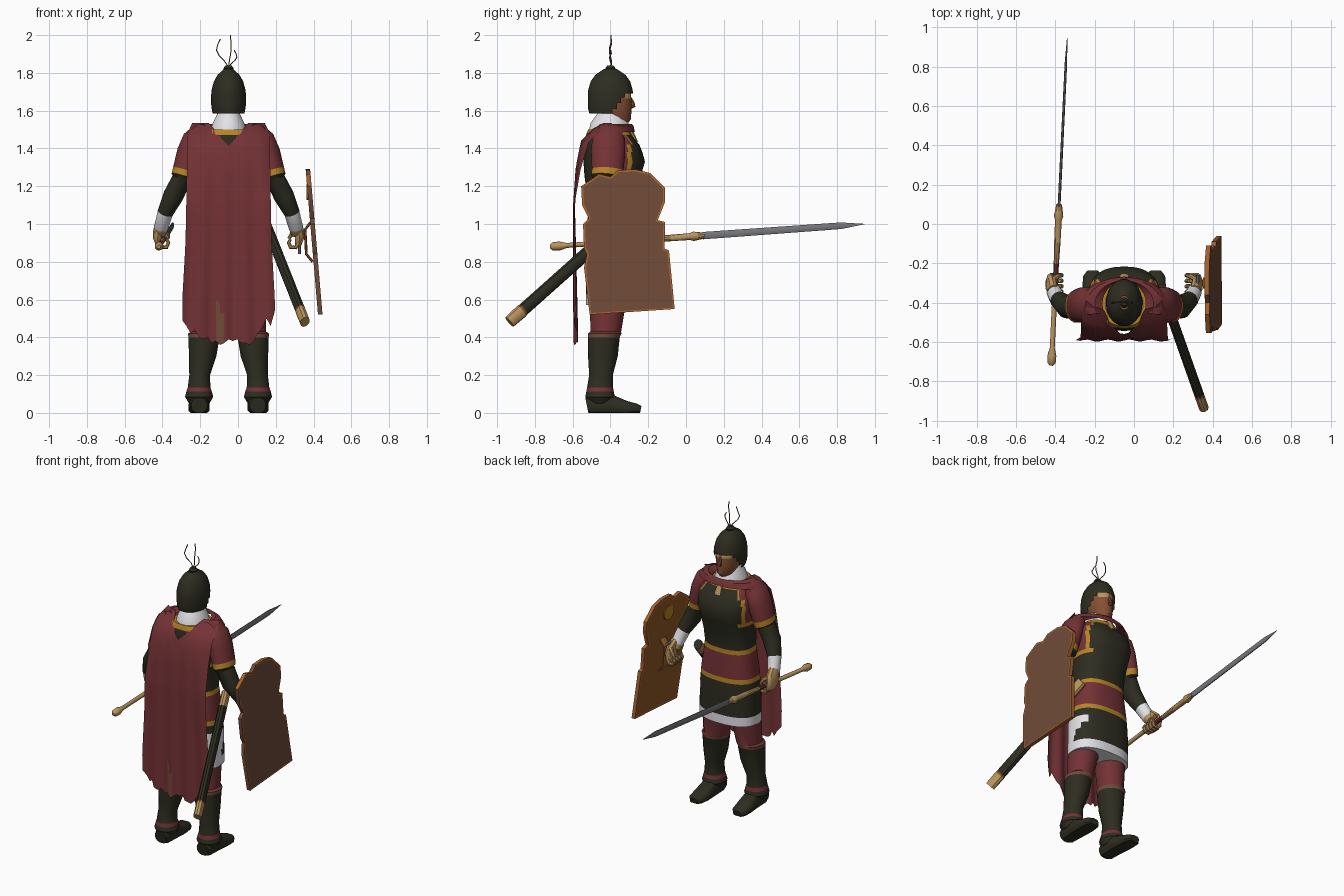
import bpy, bmesh, math
from mathutils import Vector

cube = bpy.data.objects.get("Cube")
if cube:
    bpy.data.objects.remove(cube, do_unlink=True)

CX = -0.05  # body centre line
SIDES = (("right", -1), ("left", 1))
UP, FORWARD = Vector((0, 0, 1)), Vector((0, 1, 0))


def make_material(name, rgb):
    lin = [((c / 255 + 0.055) / 1.055) ** 2.4 for c in rgb] + [1]
    m = bpy.data.materials.new(name)
    m.use_nodes = True
    m.diffuse_color = lin
    m.node_tree.nodes["Principled BSDF"].inputs["Base Color"].default_value = lin
    m.roughness = 0.8
    return m


MATS = {name: make_material(name, rgb) for name, rgb in {
    "dark_olive": (45, 45, 33), "crimson": (116, 50, 53), "white": (235, 235, 240),
    "gold": (184, 132, 36), "skin": (134, 80, 52), "tan": (186, 148, 94),
    "steel": (118, 118, 124), "shield_brown": (112, 75, 56),
    "rim_orange": (164, 98, 46), "saddle_brown": (142, 86, 36)}.items()}


def finish(name, bm, tags, angle=35):
    """Turn a bmesh into an object; tags maps each face to a material name."""
    used = sorted(set(tags.values()))
    for f, tag in tags.items():
        f.material_index = used.index(tag)
    bmesh.ops.recalc_face_normals(bm, faces=bm.faces)
    mesh = bpy.data.meshes.new(name)
    bm.to_mesh(mesh)
    bm.free()
    for tag in used:
        mesh.materials.append(MATS[tag])
    ob = bpy.data.objects.new(name, mesh)
    bpy.context.collection.objects.link(ob)
    bpy.ops.object.select_all(action="DESELECT")
    ob.select_set(True)
    bpy.context.view_layer.objects.active = ob
    bpy.ops.object.shade_smooth_by_angle(angle=math.radians(angle))


def loft(name, rings, bands, n=16, ref=FORWARD, flat=False, caps=True, rule=None, power=1):
    """Skin elliptical rings (x, y, z, ra, rb); bands colour each segment, power < 1 squares them."""
    bm, tags, loops = bmesh.new(), {}, []
    pts = [Vector(r[:3]) for r in rings]
    for i, r in enumerate(rings):
        t = UP if flat else (pts[min(i + 1, len(pts) - 1)] - pts[max(i - 1, 0)]).normalized()
        a = t.cross(ref).normalized()
        b = a.cross(t)
        loop = []
        for k in range(n):
            w = math.tau * (k + 0.5) / n
            c, s = (math.copysign(abs(q) ** power, q) for q in (math.cos(w), math.sin(w)))
            p = pts[i] + a * r[3] * c + b * r[4] * s
            p.z = max(p.z, 0)
            loop.append(bm.verts.new(p))
        loops.append(loop)
    if isinstance(bands, str):
        bands = [bands] * (len(rings) - 1)
    for i, tag in enumerate(bands):
        for k in range(n):
            j = (k + 1) % n
            f = bm.faces.new((loops[i][k], loops[i][j], loops[i + 1][j], loops[i + 1][k]))
            new = rule(f.calc_center_median(), tag) if rule else tag
            if new == "cut":
                bm.faces.remove(f)
            else:
                tags[f] = new
    if caps:
        tags[bm.faces.new(loops[0])] = bands[0]
        tags[bm.faces.new(loops[-1])] = bands[-1]
    finish(name, bm, tags)


def upright(name, rows, bands, **kw):
    """Horizontal rings on the centre line from (y, z, rx, ry) rows."""
    loft(name, [(CX, *r) for r in rows], bands, flat=True, **kw)


def lerp(table, z):
    for (z0, v0), (z1, v1) in zip(table, table[1:]):
        if z >= z1:
            return v0 + (v1 - v0) * min(1, max(0, (z0 - z) / (z0 - z1)))
    return table[-1][1]


# Torso, tunic and skirt: gold-edged side panels, slanted white slit on the left hip
def torso_rule(c, tag):
    if tag == "dark_olive":
        if c.z < .8 and c.x - CX > .12 and -.5 < c.y < -.4 + (c.z - .65) * .75:
            return "white"
        if 1.235 < c.z < 1.45 and -.46 < c.y < -.285 and abs(c.x - CX) > .12:
            return "gold" if c.z < 1.26 or c.y > -.308 else "crimson"
    return tag


upright("torso", [
    (-.4, .57, .2, .13), (-.4, .63, .2, .13), (-.4, .67, .199, .13), (-.4, .71, .198, .13),
    (-.4, .75, .197, .13), (-.4, .8, .195, .13), (-.4, .85, .19, .128), (-.4, .88, .188, .127),
    (-.4, 1.04, .165, .12), (-.4, 1.068, .16, .118), (-.395, 1.15, .163, .128), (-.39, 1.235, .172, .145),
    (-.388, 1.26, .176, .15), (-.38, 1.33, .185, .163), (-.385, 1.38, .187, .154), (-.39, 1.42, .185, .143),
    (-.41, 1.47, .15, .12), (-.41, 1.5, .11, .108)],
    ["white"] + ["dark_olive"] * 5 + ["gold", "crimson", "gold"] + ["dark_olive"] * 7 + ["gold"],
    n=72, rule=torso_rule, power=.82)

# Collar and head
upright("collar", [(-.405, 1.5, .097, .11), (-.405, 1.535, .085, .102), (-.4, 1.585, .06, .07)], "white")
upright("head", [(-.36, 1.53, .035, .05), (-.37, 1.555, .055, .08), (-.38, 1.62, .068, .092),
                 (-.387, 1.665, .073, .098), (-.39, 1.69, .074, .1), (-.395, 1.75, .06, .08)], "skin", n=24,
        rule=lambda c, tag: "tan" if c.z > 1.665 and c.y > -.33 and abs(c.x - CX) > .015 else tag)
loft("nose", [(CX, -.3, 1.675, .008, .008), (CX, -.285, 1.64, .012, .014), (CX, -.278, 1.625, .014, .012),
              (CX, -.295, 1.615, .01, .008)], "skin", n=8)


# Helmet with an open face, knob and plume
def face_opening(c, tag):
    return "cut" if c.z < 1.7 and c.y > -.385 + (c.z - 1.6) * .75 else tag


upright("helmet", [(-.4, 1.585, .084, .112), (-.4, 1.61, .09, .119), (-.4, 1.64, .093, .12),
                   (-.4, 1.67, .093, .12), (-.4, 1.69, .092, .12), (-.4, 1.71, .09, .118),
                   (-.4, 1.755, .078, .105), (-.4, 1.79, .058, .08), (-.4, 1.82, .025, .035)],
        "dark_olive", n=32, rule=face_opening, caps=False)
upright("helmet_knob", [(-.4, 1.81, .022, .022), (-.4, 1.825, .027, .027), (-.4, 1.84, .016, .016)], "dark_olive")
for i, (dx, top) in enumerate(((-.055, 1.98), (.012, 2.0), (.038, 1.92))):
    h = top - 1.83
    path = [(CX + dx * (.4 + .6 * math.sin(3 * t)) * min(1, 2 * t) + dx * .3 * t,
             -.4 + .006 * math.sin(9 * t), 1.83 + h * t) for t in (0, .2, .4, .6, .8, 1)]
    loft(f"plume_strand_{i + 1}", [(*p, .003, .003) for p in path], "shield_brown", n=6)

# Shoulder mantle and clasp
upright("mantle", [(-.405, 1.51, .11, .115), (-.41, 1.53, .15, .122), (-.41, 1.52, .19, .132),
                   (-.41, 1.487, .22, .14), (-.41, 1.44, .23, .143)], "crimson", n=40, caps=False,
        rule=lambda c, tag: "cut" if c.y < -.455 or (c.y < -.44 and abs(c.x - CX) < .1)
        or (c.y > -.33 and c.z < 1.48) else tag)
loft("clasp", [(CX, -.295, 1.5, .02, .012), (CX, -.262, 1.43, .02, .01)], "tan", n=8)

# Cape: a folded sheet with a neck notch and a torn hem
DEPTH = ((1.54, -.43), (1.5, -.5), (1.44, -.555), (1.3, -.582), (1.1, -.593), (.9, -.59), (.35, -.583))
HALF = ((1.54, .19), (1.48, .218), (1.2, .222), (.9, .228), (.6, .245), (.35, .245))
HEM = (.49, .46, .42, .44, .4, .39, .4, .37, .38, .36, .37, .39, .38, .39, .37, .37, .36, .38, .42, .45, .5, .46, .54)
bm, tags, grid = bmesh.new(), {}, []
cols, rows = len(HEM), 20
for i in range(cols):
    u = 2 * i / (cols - 1) - 1
    top = min(1.535, 1.42 + abs(u) * .22)
    column = []
    for j in range(rows + 1):
        z = top + (HEM[i] - top) * j / rows
        fold = .012 * math.sin(u * 13) * min(1, max(0, 1.5 - z))
        y = lerp(DEPTH, z) + fold + .05 * u ** 4 * max(0, min(1, (z - 1.1) * 2.5))
        column.append(bm.verts.new((CX + u * lerp(HALF, z), y, z)))
    grid.append(column)
for i in range(cols - 1):
    for j in range(rows):
        f = bm.faces.new((grid[i][j], grid[i + 1][j], grid[i + 1][j + 1], grid[i][j + 1]))
        c = f.calc_center_median()
        tags[f] = "shield_brown" if c.z < .6 and -.115 < c.x < -.07 - (c.z - .4) * .1 else "crimson"
finish("cape", bm, tags, 60)

# Arms, hands and legs, mirrored about the centre line
for side, s in SIDES:
    def mirrored(rings):
        return [(CX + s * r[0], *r[1:]) for r in rings]

    loft(side + "_arm", mirrored([
        (.15, -.41, 1.5, .04, .055), (.182, -.41, 1.45, .062, .088), (.208, -.412, 1.38, .066, .092),
        (.235, -.415, 1.285, .062, .085), (.243, -.42, 1.25, .062, .084), (.25, -.42, 1.235, .052, .065),
        (.292, -.42, 1.15, .055, .06), (.335, -.385, 1.06, .042, .045), (.357, -.345, .98, .038, .04),
        (.36, -.32, .95, .03, .03)]),
        ["crimson"] * 3 + ["gold"] + ["dark_olive"] * 3 + ["white", "tan"])
    loft(side + "_palm", mirrored([
        (.362, -.34, 1.0, .03, .035), (.37, -.315, .965, .03, .05),
        (.376, -.305, .925, .024, .056), (.368, -.3, .885, .016, .05)]), "tan", n=10)
    for k in range(4):
        y = -.345 + k * .028
        loft(f"{side}_finger_{k + 1}", mirrored([
            (.372, y, .9, .012, .013), (.355, y, .876, .012, .013), (.328, y, .878, .012, .013),
            (.318, y, .902, .011, .012), (.328, y, .92, .008, .008)]), "tan", n=8)
    loft(side + "_thumb", mirrored([(.365, -.285, .97, .014, .014), (.338, -.265, .95, .013, .013),
                                    (.318, -.262, .922, .009, .009)]), "tan", n=8)
    loft(side + "_leg", mirrored([
        (.155, -.455, .05, .055, .06), (.156, -.455, .085, .076, .08), (.156, -.455, .112, .069, .074),
        (.156, -.455, .135, .061, .07), (.153, -.45, .2, .056, .064), (.137, -.44, .3, .074, .08),
        (.13, -.435, .4, .084, .086), (.128, -.43, .42, .088, .09), (.12, -.425, .43, .08, .083),
        (.1, -.41, .62, .096, .1)]),
        ["dark_olive"] * 2 + ["crimson"] + ["dark_olive"] * 3 + ["shield_brown"] + ["crimson"] * 2, flat=True)
    loft(side + "_boot", mirrored([
        (.155, -.525, .04, .042, .042), (.155, -.5, .045, .05, .055), (.155, -.4, .045, .055, .055),
        (.157, -.32, .025, .057, .04), (.16, -.265, .02, .05, .03), (.16, -.24, .015, .03, .022)]),
        "dark_olive", n=12, ref=UP, power=.8)


# Sword: long grip and diamond blade along one line
def on_sword(y, ra, rb):
    return (-.42 + (y + .72) * .048, y, .88 + (y + .72) * .072, ra, rb)


loft("sword_grip", [on_sword(y, r, r) for y, r in (
    (-.72, .01), (-.705, .022), (-.67, .024), (-.63, .013), (-.26, .014), (-.2, .014),
    (-.1, .017), (.02, .018), (.04, .025), (.07, .02), (.1, .015))],
    ["tan"] * 4 + ["crimson"] + ["tan"] * 5, n=10, ref=UP)
loft("sword_blade", [on_sword(.09, .008, .021), on_sword(.82, .007, .019), on_sword(.945, .001, .001)],
     "steel", n=8, ref=UP)

# Scabbard at the left hip, with a dark mouth
loft("scabbard", [(.125 + .152 * t, -.285 - .43 * t, 1.06 - .383 * t, ra, rb) for t, ra, rb in (
    (.09, .017, .022), (.092, .026, .032), (.12, .026, .034), (.26, .026, .034), (1.34, .026, .034),
    (1.36, .026, .037), (1.51, .026, .034))],
    ["dark_olive", "tan", "tan", "dark_olive", "skin", "tan"], n=10, ref=UP)

# Shield: notched plate with an orange rim on both faces
OUTLINE = ((-.46, 1.265), (-.4, 1.25), (-.36, 1.285), (-.27, 1.29), (-.19, 1.27), (-.11, 1.19), (-.11, 1.12), (-.15, 1.02),
           (-.11, 1.01), (-.115, .87), (-.09, .86), (-.06, .55), (-.51, .52), (-.54, .77),
           (-.525, .84), (-.54, .87), (-.545, 1.0), (-.515, 1.03), (-.55, 1.1), (-.555, 1.2))


def shield_x(z):
    return .358 + (1.29 - z) * .085


bm = bmesh.new()
inner = bm.faces.new([bm.verts.new((0, y, z)) for y, z in OUTLINE])
outer = bmesh.ops.extrude_face_region(bm, geom=[inner], use_keep_orig=True)["geom"]
for v in (g for g in outer if isinstance(g, bmesh.types.BMVert)):
    v.co.x += .024
outer = next(g for g in outer if isinstance(g, bmesh.types.BMFace))
bmesh.ops.recalc_face_normals(bm, faces=bm.faces)
tags = {f: "shield_brown" for f in bm.faces if f.normal.y < -.6}
for face, width, tag in ((outer, .012, "shield_brown"), (inner, .02, "saddle_brown")):
    bmesh.ops.inset_region(bm, faces=[face], thickness=width)
    tags[face] = tag
for f in bm.faces:
    tags.setdefault(f, "rim_orange")
for v in bm.verts:
    v.co.x += shield_x(v.co.z)
finish("shield", bm, tags, 30)

# Inner boss plate, arm strap and steel grip in the left hand
loft("shield_boss_plate", [(shield_x(1.17) + d, -.34, 1.17, .05, .045) for d in (-.006, .004)], "gold", ref=UP)
loft("shield_strap", [(.395, -.3, .8, .008, .03), (.362, -.3, .84, .008, .03), (.355, -.3, .97, .008, .03),
                      (.385, -.3, 1.01, .008, .03)], "rim_orange", n=8)
loft("shield_grip", [(.325, -.29, z, .009, .009) for z in (.84, 1.0)], "steel", n=8)
loft("shield_grip_end", [(.325, y, 1.0, .011, .011) for y in (-.32, -.26)], "steel", n=8, ref=UP)
